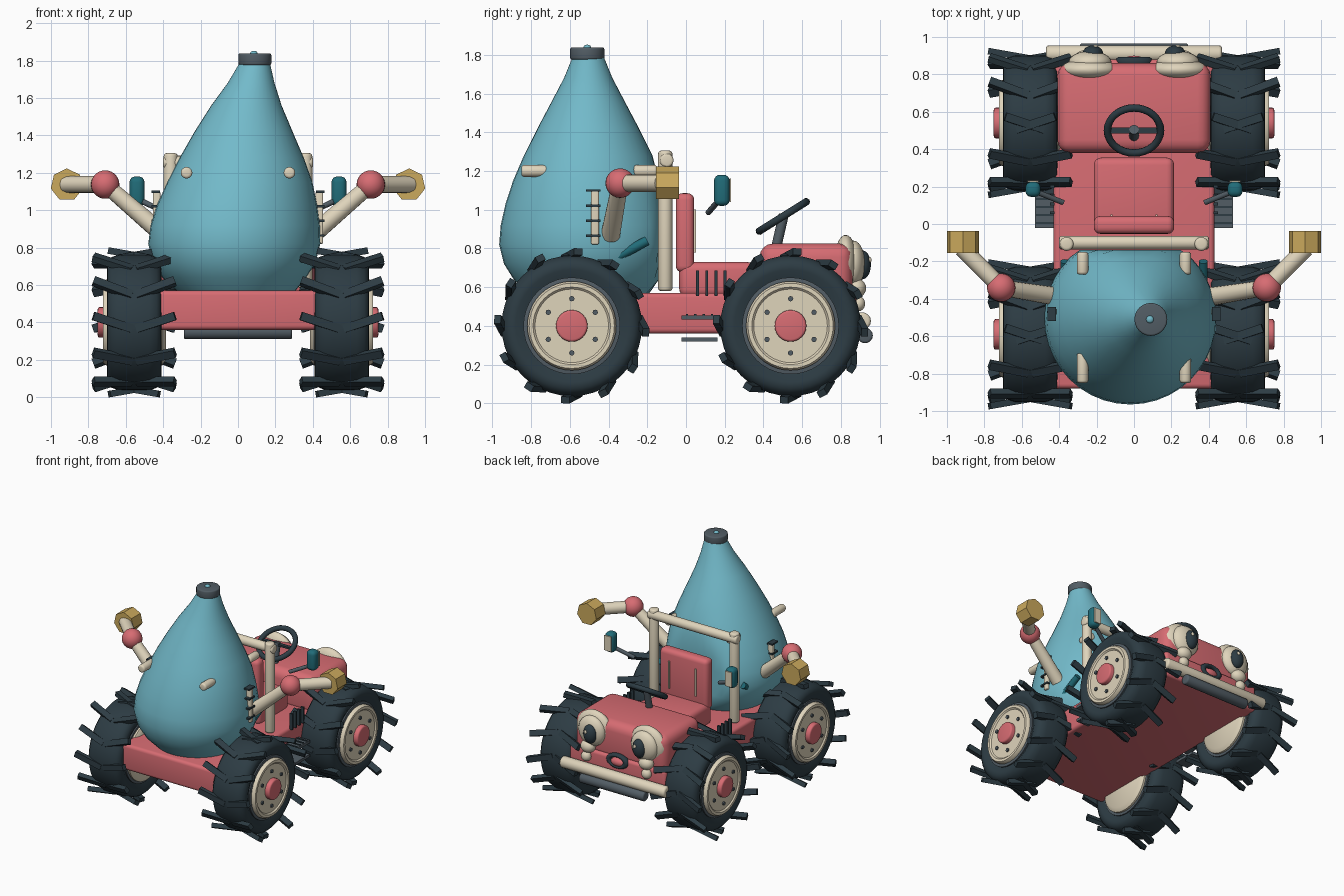
import bpy, bmesh
from math import sin, cos, pi, radians
from mathutils import Vector, Matrix

cube = bpy.data.objects.get("Cube")
if cube:
    bpy.data.objects.remove(cube, do_unlink=True)


def material(name, r, g, b):
    m = bpy.data.materials.new(name)
    m.use_nodes = True
    m.diffuse_color = (r, g, b, 1)
    bsdf = m.node_tree.nodes["Principled BSDF"]
    bsdf.inputs["Base Color"].default_value = (r, g, b, 1)
    bsdf.inputs["Roughness"].default_value = 0.7
    return m


RED = material("coral red", 0.68, 0.15, 0.17)
BLUE = material("sky blue", 0.17, 0.49, 0.59)
CREAM = material("cream", 0.74, 0.66, 0.50)
DARK = material("tyre black", 0.026, 0.045, 0.057)
GREY = material("slate grey", 0.085, 0.11, 0.13)
TEAL = material("deep teal", 0.015, 0.15, 0.19)
GOLD = material("gold", 0.60, 0.40, 0.11)


def finish(name, bm, mat, smooth=True):
    bmesh.ops.recalc_face_normals(bm, faces=bm.faces)
    me = bpy.data.meshes.new(name)
    bm.to_mesh(me)
    bm.free()
    me.materials.append(mat)
    ob = bpy.data.objects.new(name, me)
    bpy.context.collection.objects.link(ob)
    if smooth:
        bpy.ops.object.select_all(action='DESELECT')
        ob.select_set(True)
        bpy.context.view_layer.objects.active = ob
        bpy.ops.object.shade_smooth_by_angle(angle=radians(40))
    return ob


def box(name, center, size, mat, bevel=0.0):
    bm = bmesh.new()
    bmesh.ops.create_cube(bm, size=1)
    bmesh.ops.scale(bm, vec=size, verts=bm.verts)
    if bevel:
        bmesh.ops.bevel(bm, geom=bm.edges[:], offset=bevel, segments=4,
                        profile=0.5, affect='EDGES')
    bmesh.ops.translate(bm, vec=center, verts=bm.verts)
    return finish(name, bm, mat)


def rod(name, a, b, r, mat, sides=16, r2=None, bevel=0.0):
    a, b = Vector(a), Vector(b)
    bm = bmesh.new()
    bmesh.ops.create_cone(bm, cap_ends=True, segments=sides, radius1=r,
                          radius2=r if r2 is None else r2, depth=(b - a).length)
    if bevel:
        rim = [e for e in bm.edges if abs(e.verts[0].co.z - e.verts[1].co.z) < 1e-5]
        bmesh.ops.bevel(bm, geom=rim, offset=bevel, segments=3, profile=0.5, affect='EDGES')
    turn = (b - a).to_track_quat('Z', 'Y').to_matrix().to_4x4()
    bm.transform(Matrix.Translation((a + b) / 2) @ turn)
    return finish(name, bm, mat)


def ball(name, center, radii, mat):
    bm = bmesh.new()
    bmesh.ops.create_uvsphere(bm, u_segments=24, v_segments=14, radius=1)
    bmesh.ops.scale(bm, vec=radii, verts=bm.verts)
    bmesh.ops.translate(bm, vec=center, verts=bm.verts)
    return finish(name, bm, mat)


def loft(name, rings, mat):
    """Skin a list of closed point rings and cap both ends."""
    bm = bmesh.new()
    loops = [[bm.verts.new(p) for p in ring] for ring in rings]
    for lo, hi in zip(loops, loops[1:]):
        n = len(lo)
        for i in range(n):
            j = (i + 1) % n
            bm.faces.new((lo[i], lo[j], hi[j], hi[i]))
    bm.faces.new(loops[0])
    bm.faces.new(loops[-1])
    return finish(name, bm, mat)


def axle_lathe(name, center, side, profile, mat, n=40):
    cx, cy, cz = center
    turn = [2 * pi * i / n for i in range(n)]
    return loft(name, [[(cx + side * x, cy + r * cos(t), cz + r * sin(t)) for t in turn]
                       for x, r in profile], mat)


def ring(name, center, major, minor, rot, mat):
    bpy.ops.mesh.primitive_torus_add(location=center, rotation=rot, major_radius=major,
                                     minor_radius=minor, major_segments=32, minor_segments=10)
    ob = bpy.context.object
    ob.name = name
    ob.data.materials.append(mat)
    bpy.ops.object.shade_smooth_by_angle(angle=radians(40))
    return ob


TYRE = [(-.12, .2), (-.125, .25), (-.145, .29), (-.142, .325), (-.12, .35), (-.08, .363),
        (.08, .363), (.12, .35), (.142, .325), (.145, .29), (.125, .25), (.12, .2)]
RIM = [(-.17, .2), (-.15, .23), (.15, .23), (.167, .22), (.167, .2), (.157, .19)]


def wheel(label, side, y):
    c = Vector((side * .555, y, .4))
    axle_lathe(label + "_tyre", c, side, TYRE, DARK)
    axle_lathe(label + "_bead", c, side, [(-.135, .25), (.135, .25), (.14, .22)], GREY)
    axle_lathe(label + "_rim", c, side, RIM, CREAM)
    out = Vector((side, 0, 0))
    rod(label + "_hub", c + out * .1, c + out * .195, .082, RED, 24, bevel=.012)
    for k in range(6):
        t = pi * k / 3 + pi / 6 * 3
        p = c + Vector((0, .14 * cos(t), .14 * sin(t)))
        rod(label + "_bolt", p + out * .13, p + out * .168, .014, GREY, 8)
    # tread lugs: one crossed pair at each of twelve steps
    bm = bmesh.new()
    for k in range(12):
        t = pi * k / 6
        flat = abs(cos(t)) < .1
        for e in (-1, 1):
            m = (Matrix.Translation(c) @ Matrix.Rotation(t, 4, 'X')
                 @ Matrix.Translation((e * (.03 if flat else .115), .365, 0))
                 @ Matrix.Rotation(e * radians(10), 4, 'Z')
                 @ Matrix.Rotation(e * radians(18), 4, 'Y')
                 @ Matrix.Diagonal((.22, .035, .045, 1)))
            bmesh.ops.create_cube(bm, size=1, matrix=m)
    finish(label + "_lugs", bm, DARK, smooth=False)


for s, hand in ((1, "left"), (-1, "right")):
    wheel(hand + "_front_wheel", s, -.59)
    wheel(hand + "_rear_wheel", s, .54)

# body and seat
box("chassis", (0, 0, .465), (.86, 1.76, .21), RED, .025)
box("hood", (0, .62, .67), (.82, .48, .31), RED, .07)
box("seat_cushion", (0, .16, .64), (.43, .39, .18), RED, .04)
box("seat_back", (0, -.005, .88), (.43, .095, .41), RED, .035)

# leaning drop-shaped tank, flattened behind the seat
# (height, radius, sideways lean)
TANK = [(.56, .31, -.01), (.64, .385, -.02), (.72, .435, -.02), (.82, .46, -.02),
        (.92, .452, -.015), (1.03, .427, -.005), (1.15, .388, .01), (1.28, .332, .02),
        (1.42, .262, .03), (1.56, .188, .045), (1.68, .125, .07), (1.79, .08, .09)]
turn = [2 * pi * i / 40 for i in range(40)]
loft("tank", [[(lean + r * cos(t), min(-.505 + r * sin(t), -.14), z) for t in turn]
              for z, r, lean in TANK], BLUE)
rod("tank_cap", (.09, -.51, 1.775), (.09, -.51, 1.838), .088, GREY, 24, bevel=.01)
ball("cap_knob", (.085, -.51, 1.838), (.02, .02, .014), BLUE)

# roll bar crossbar
rod("roll_bar_top", (-.4, -.1, 1.255), (.4, -.1, 1.255), .036, CREAM, bevel=.012)

# steering
ring("steering_wheel", (0, .5, .965), .142, .02, (radians(32), 0, 0), DARK)
rod("steering_column", (0, .46, .78), (0, .505, .975), .026, GREY, 12)
box("steering_spoke", (0, .5, .962), (.28, .03, .015), DARK)

# bumper, grille bar and mouth
rod("bumper", (-.47, .91, .425), (.47, .91, .425), .045, CREAM, bevel=.015)
rod("lower_bar", (-.29, .925, .35), (.29, .925, .35), .04, GREY, bevel=.012)
mouth = ring("mouth", (0, .87, .54), .075, .025, (pi / 2, 0, 0), DARK)
mouth.scale = (1, .6, 1)
ball("tongue", (0, .865, .53), (.065, .035, .035), RED)

for s, hand in ((1, "left_"), (-1, "right_")):
    # seat trim, vents, steps
    box(hand + "seat_strip", (s * .12, .046, .89), (.012, .012, .22), CREAM)
    for k in range(4):
        box(hand + "vent", (s * .437, .06 + .047 * k, .62), (.025, .015, .13), DARK)
    for z in (.33, .443):
        box(hand + "step", (s * .475, .07, z), (.11, .185, .022), GREY)
    for k in range(4):
        box(hand + "step_tread", (s * .475, .005 + .043 * k, .456), (.1, .012, .008), DARK)

    # roll bar post and tank pegs
    rod(hand + "roll_bar_post", (s * .36, -.107, .58), (s * .36, -.107, 1.305), .037, CREAM,
        bevel=.015)
    for a, b in ((-.85, -.69), (-.27, -.15)):
        rod(hand + "tank_peg", (s * .275, a, 1.2), (s * .275, b, 1.2), .031, CREAM, bevel=.014)

    # level gauge on the tank side
    box(hand + "gauge", (s * .435, -.47, .96), (.04, .04, .28), CREAM, .008)
    for k in range(4):
        box(hand + "gauge_tick", (s * .44, -.48, .865 + .078 * k), (.045, .075, .012), DARK)

    # arm with elbow ball and hand
    elbow = (s * .71, -.34, 1.137)
    rod(hand + "upper_arm", (s * .4, -.39, .87), elbow, .05, CREAM, r2=.042)
    ball(hand + "elbow", elbow, (.076, .076, .076), RED)
    rod(hand + "forearm", elbow, (s * .92, -.13, 1.137), .045, CREAM)
    rod(hand + "hand", (s * .915, -.155, 1.135), (s * .915, -.037, 1.135), .088, GOLD, 7)

    # mirror, its stem, and fender strut
    box(hand + "mirror", (s * .54, .185, 1.1), (.08, .08, .16), TEAL, .03)
    box(hand + "mirror_glass", (s * .54, .228, 1.1), (.06, .009, .12), CREAM)
    rod(hand + "mirror_stem", (s * .38, .115, .985), (s * .54, .18, 1.06), .015, GREY, 10)
    rod(hand + "fender_strut", (s * .37, -.48, .69), (s * .37, -.2, .84), .025, TEAL, 10)

    # eye and cheeks
    ball(hand + "eye_socket", (s * .24, .825, .725), (.155, .06, .145), CREAM)
    ball(hand + "eyeball", (s * .235, .865, .72), (.115, .06, .12), CREAM)
    ball(hand + "pupil", (s * .22, .91, .715), (.055, .045, .075), DARK)
    ball(hand + "eye_glint", (s * .22 + .015, .95, .74), (.013, .008, .015), CREAM)
    ball(hand + "cheek", (s * .26, .88, .595), (.06, .05, .05), CREAM)
    ball(hand + "small_cheek", (s * .27, .89, .515), (.04, .035, .04), CREAM)
